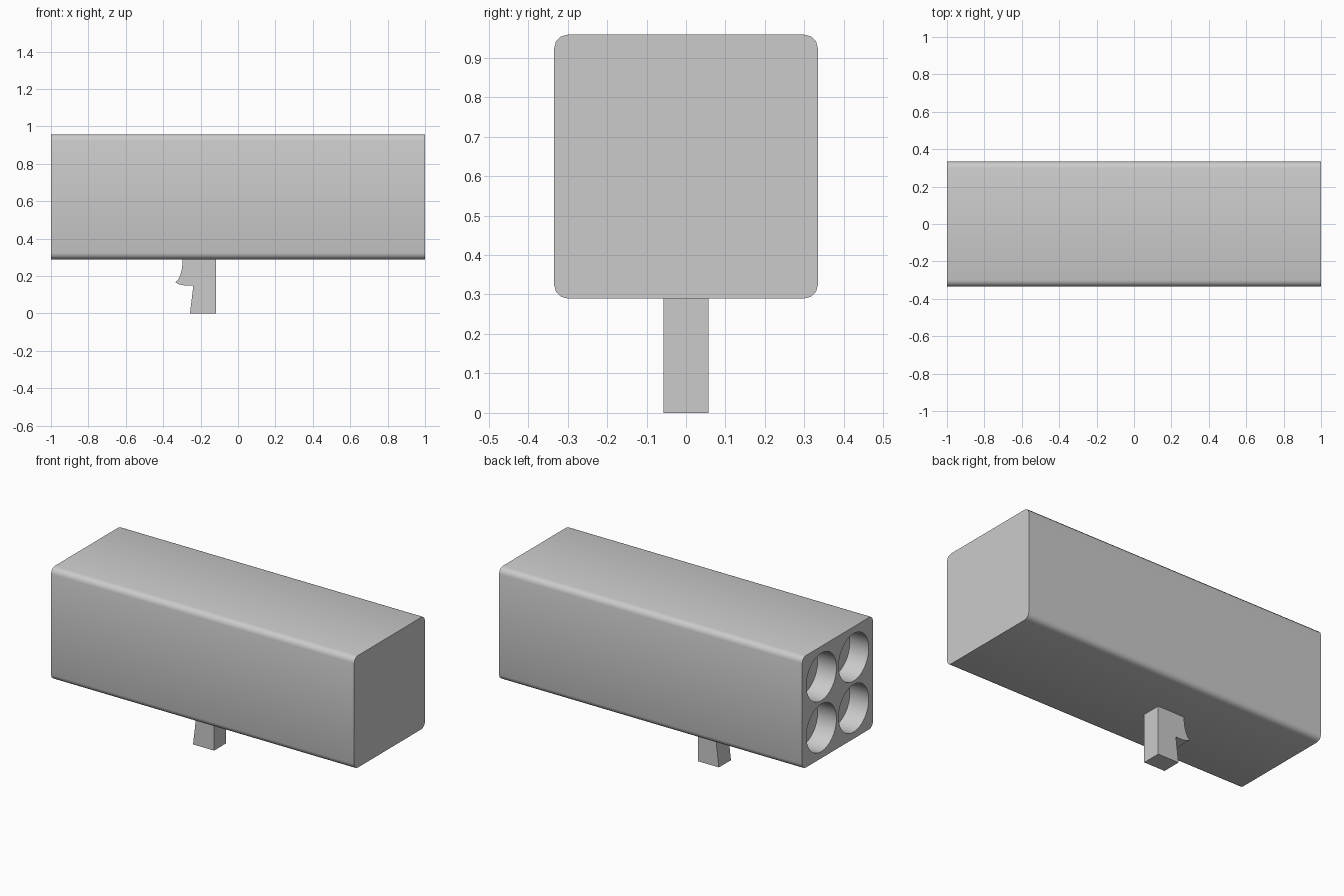
import bpy, bmesh
from math import pi, sin, cos
from mathutils import Matrix

if "Cube" in bpy.data.objects:
    bpy.data.objects.remove(bpy.data.objects["Cube"])


def prism(name, points, to_3d, offset):
    """Extrude a closed 2D outline into a solid."""
    bm = bmesh.new()
    face = bm.faces.new([bm.verts.new(to_3d(*p)) for p in points])
    ext = bmesh.ops.extrude_face_region(bm, geom=[face])
    new = [v for v in ext["geom"] if isinstance(v, bmesh.types.BMVert)]
    bmesh.ops.translate(bm, verts=new, vec=offset)
    bmesh.ops.recalc_face_normals(bm, faces=bm.faces)
    mesh = bpy.data.meshes.new(name)
    bm.to_mesh(mesh)
    bm.free()
    obj = bpy.data.objects.new(name, mesh)
    bpy.context.collection.objects.link(obj)
    return obj


def smooth(obj, angle=30):
    bpy.ops.object.select_all(action='DESELECT')
    obj.select_set(True)
    bpy.context.view_layer.objects.active = obj
    bpy.ops.object.shade_smooth_by_angle(angle=angle * pi / 180)


# Long launcher body: rounded square section swept along x
HALF, R, ZC = 0.334, 0.034, 0.624
section = []
for k, (sy, sz) in enumerate([(1, 1), (-1, 1), (-1, -1), (1, -1)]):
    for i in range(4):
        a = (k + i / 3) * pi / 2
        section.append((sy * (HALF - R) + R * cos(a), ZC + sz * (HALF - R) + R * sin(a)))
body = prism("launcher_body", section, lambda y, z: (-1, y, z), (2, 0, 0))

# Four shallow round bores in the muzzle end
bm = bmesh.new()
for y in (-0.152, 0.152):
    for z in (-0.152, 0.152):
        bmesh.ops.create_cone(
            bm, cap_ends=True, segments=32, radius1=0.142, radius2=0.142, depth=0.25,
            matrix=Matrix.Translation((-1, y, ZC + z)) @ Matrix.Rotation(pi / 2, 4, 'Y'))
mesh = bpy.data.meshes.new("bore_cutter")
bm.to_mesh(mesh)
bm.free()
cutter = bpy.data.objects.new("bore_cutter", mesh)
bpy.context.collection.objects.link(cutter)
mod = body.modifiers.new("bores", 'BOOLEAN')
mod.operation, mod.object, mod.solver = 'DIFFERENCE', cutter, 'EXACT'
bpy.context.view_layer.objects.active = body
bpy.ops.object.modifier_apply(modifier=mod.name)
bpy.data.objects.remove(cutter)
smooth(body, 35)

# Hand grip and trigger: side outlines extruded across y
W = 0.057
grip_outline = [(-0.118, 0), (-0.118, 0.292), (-0.26, 0.292), (-0.25, 0.24), (-0.242, 0.19),
                (-0.24, 0.14), (-0.247, 0.08), (-0.257, 0)]
trigger_outline = [(-0.235, 0.292), (-0.297, 0.292), (-0.297, 0.262), (-0.301, 0.232),
                   (-0.31, 0.2), (-0.322, 0.178), (-0.335, 0.166), (-0.315, 0.156),
                   (-0.288, 0.15), (-0.235, 0.15)]
for name, outline, w in (("hand_grip", grip_outline, W), ("trigger", trigger_outline, W - 0.001)):
    part = prism(name, outline, lambda x, z, w=w: (x, -w, z), (0, 2 * w, 0))
    smooth(part)
